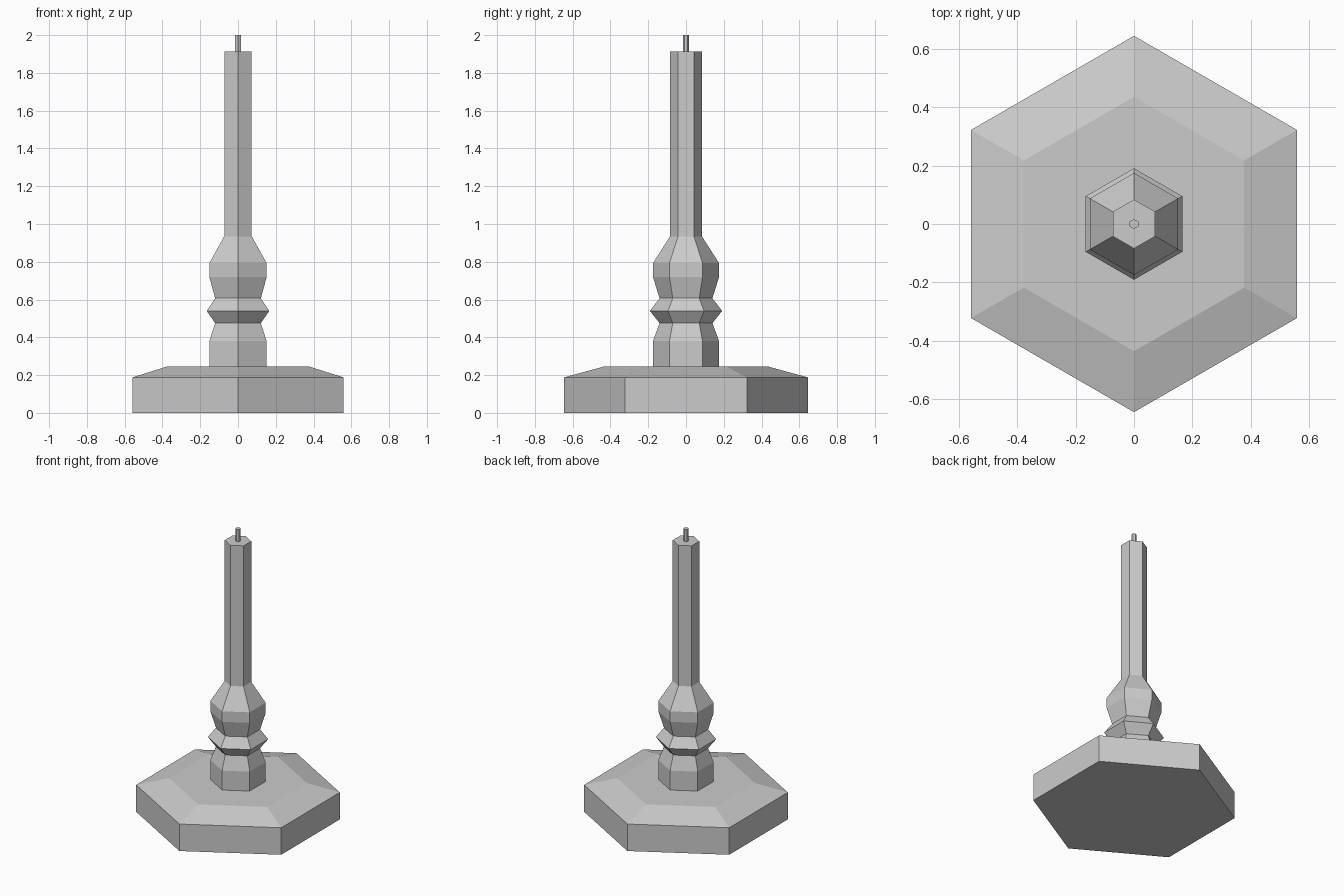
import bpy
import bmesh
from math import sin, cos, tau

cube = bpy.data.objects.get("Cube")
if cube:
    bpy.data.objects.remove(cube, do_unlink=True)

SIDES = 6

grey = bpy.data.materials.new("light_grey")
grey.use_nodes = True
colour = (0.6, 0.6, 0.6, 1)
grey.diffuse_color = colour
grey.node_tree.nodes["Principled BSDF"].inputs["Base Color"].default_value = colour


def turned(name, profile):
    """Six-sided closed solid from (radius, height) pairs, bottom to top."""
    bm = bmesh.new()
    rings = []
    for r, z in profile:
        rings.append([bm.verts.new((r * sin(tau * i / SIDES), -r * cos(tau * i / SIDES), z))
                      for i in range(SIDES)])
    for low, high in zip(rings, rings[1:]):
        for i in range(SIDES):
            j = (i + 1) % SIDES
            bm.faces.new((low[i], low[j], high[j], high[i]))
    bm.faces.new(rings[0][::-1])
    bm.faces.new(rings[-1])
    mesh = bpy.data.meshes.new(name)
    bm.to_mesh(mesh)
    bm.free()
    mesh.materials.append(grey)
    obj = bpy.data.objects.new(name, mesh)
    bpy.context.collection.objects.link(obj)
    return obj


# Wide foot with a sloped rim
turned("base", [(0.645, 0), (0.645, 0.188), (0.436, 0.245)])

# Turned stem: collar, ring and cup
turned("stem", [(0.175, 0.24), (0.175, 0.38), (0.14, 0.475), (0.191, 0.54),
                (0.14, 0.607), (0.175, 0.72), (0.175, 0.793), (0.084, 0.935)])

# Tall candle and its wick
turned("candle", [(0.084, 0.935), (0.084, 1.914)])
turned("wick", [(0.017, 1.91), (0.017, 2.0)])
